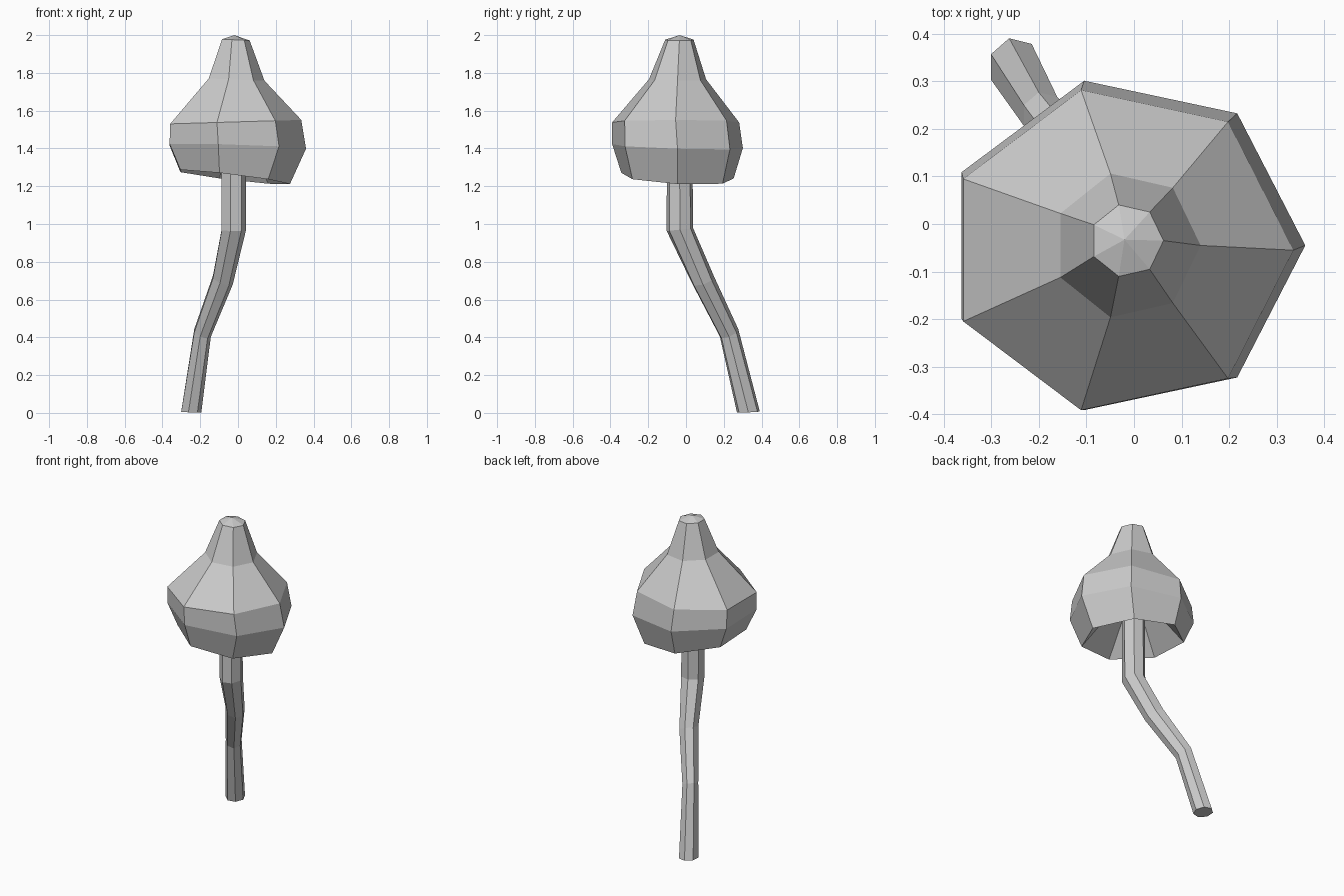
import bpy
import math

SIDES = 7

if "Cube" in bpy.data.objects:
    bpy.data.objects.remove(bpy.data.objects["Cube"], do_unlink=True)

gray = bpy.data.materials.new("plain_gray")
gray.use_nodes = True
gray.diffuse_color = (0.6, 0.6, 0.6, 1)
gray.node_tree.nodes["Principled BSDF"].inputs["Base Color"].default_value = (0.6, 0.6, 0.6, 1)


def ring(cx, cy, z, rx, ry, tilt_x=0, tilt_y=0):
    """Seven-sided ring, optionally sloping along x and y."""
    points = []
    for i in range(SIDES):
        a = math.tau * i / SIDES
        dx, dy = rx * math.cos(a), ry * math.sin(a)
        points.append((cx + dx, cy + dy, z + tilt_x * dx + tilt_y * dy))
    return points


def loft(name, rings, apex=None):
    """Join rings from bottom to top, closing both ends."""
    verts = [p for r in rings for p in r]
    faces = [tuple(reversed(range(SIDES)))]
    for k in range(len(rings) - 1):
        for i in range(SIDES):
            j = (i + 1) % SIDES
            low, high = k * SIDES, (k + 1) * SIDES
            faces.append((low + i, low + j, high + j, high + i))
    last = len(verts) - SIDES
    if apex:
        verts.append(apex)
        faces += [(last + i, last + (i + 1) % SIDES, len(verts) - 1) for i in range(SIDES)]
    else:
        faces.append(tuple(range(last, last + SIDES)))
    mesh = bpy.data.meshes.new(name)
    mesh.from_pydata(verts, [], faces)
    mesh.materials.append(gray)
    obj = bpy.data.objects.new(name, mesh)
    bpy.context.collection.objects.link(obj)
    return obj


# Bent stem
loft("stem", [
    ring(-0.25, 0.33, 0.005, 0.056, 0.062, -0.04, 0.04),
    ring(-0.19, 0.228, 0.42, 0.046, 0.05, -0.38, 0.4),
    ring(-0.083, 0.09, 0.7, 0.055, 0.06, -0.38, 0.3),
    ring(-0.025, -0.032, 0.97, 0.068, 0.072, 0, 0.1),
    ring(-0.025, -0.035, 1.56, 0.068, 0.068),
])

# Cap: hollow underside, rim, bulge, neck and pointed tip
loft("cap", [
    ring(-0.025, -0.035, 1.52, 0.066, 0.066),
    ring(-0.03, -0.045, 1.248, 0.305, 0.305, -0.12, -0.05),
    ring(-0.02, -0.045, 1.41, 0.38, 0.355, -0.03, -0.03),
    ring(-0.03, -0.055, 1.54, 0.365, 0.345, 0.03),
    ring(-0.015, -0.045, 1.765, 0.155, 0.155, -0.04),
    ring(-0.015, -0.035, 1.975, 0.077, 0.077, -0.05),
], apex=(-0.02, -0.033, 2.0))
